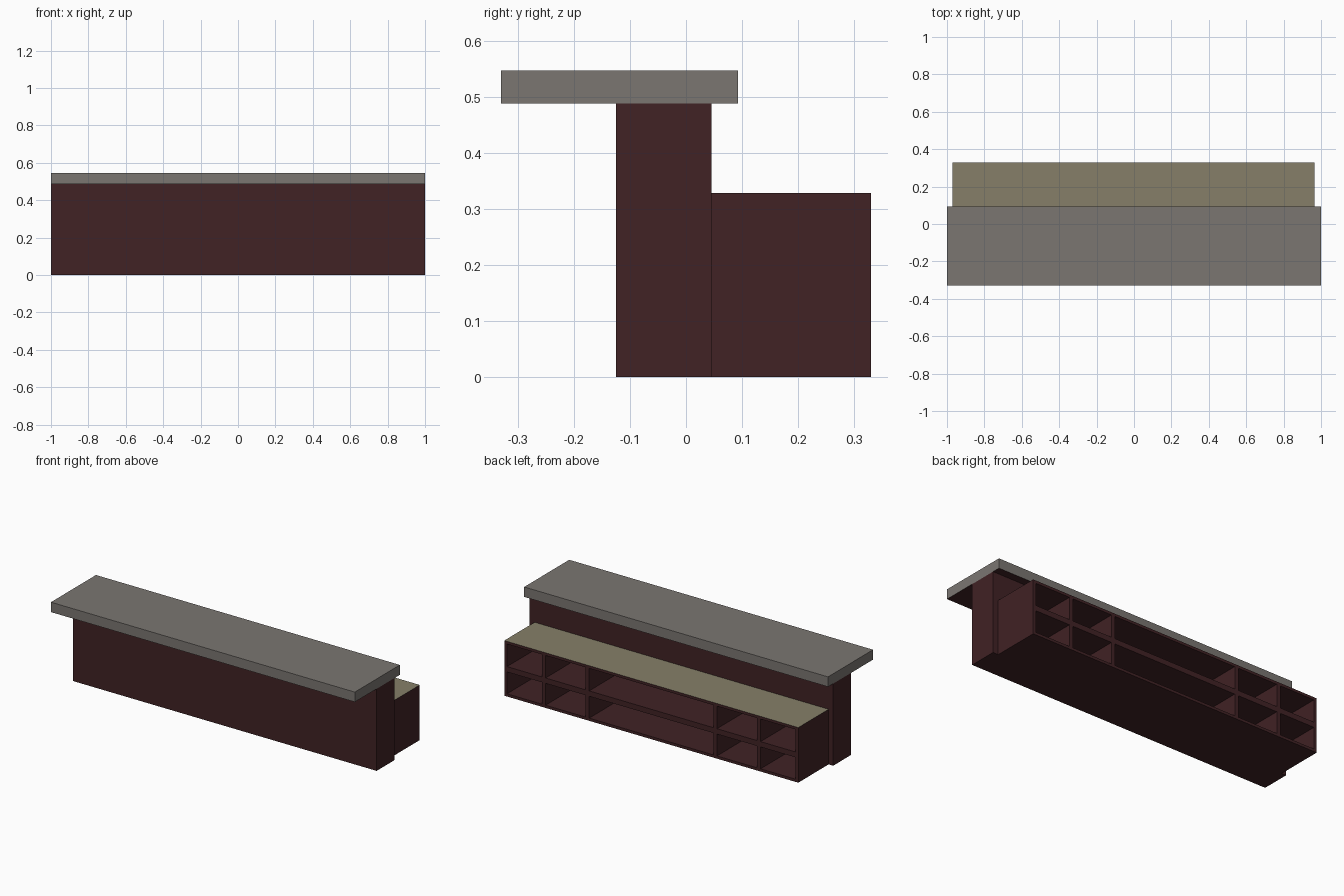
import bpy, bmesh

if "Cube" in bpy.data.objects:
    bpy.data.objects.remove(bpy.data.objects["Cube"])


def material(name, rgb):
    m = bpy.data.materials.new(name)
    m.diffuse_color = (*rgb, 1)
    m.use_nodes = True
    m.node_tree.nodes["Principled BSDF"].inputs["Base Color"].default_value = m.diffuse_color
    return m


brown = material("dark brown wood", (0.052, 0.016, 0.018))
grey = material("grey stone", (0.197, 0.182, 0.167))
beige = material("beige top", (0.237, 0.213, 0.140))


def finish(bm, name, mats):
    bmesh.ops.recalc_face_normals(bm, faces=bm.faces)
    me = bpy.data.meshes.new(name)
    bm.to_mesh(me)
    bm.free()
    for m in mats:
        me.materials.append(m)
    ob = bpy.data.objects.new(name, me)
    bpy.context.collection.objects.link(ob)
    return ob


def box(name, lo, hi, mats, underside=0):
    bm = bmesh.new()
    bmesh.ops.create_cube(bm, size=1)
    for v in bm.verts:
        v.co = [(a + b) / 2 + c * (b - a) for a, b, c in zip(lo, hi, v.co)]
    bm.normal_update()
    for f in bm.faces:
        if f.normal.z < -0.5:
            f.material_index = underside
    return finish(bm, name, mats)


# Tall front wall of the counter
box("counter_front", (-1, -0.125, 0), (1, 0.045, 0.488), [brown])

# Overhanging stone top with wooden underside
box("counter_top", (-1, -0.33, 0.488), (1, 0.093, 0.547), [grey, brown], 1)

# Low rear shelf unit: front panel is a grid whose cells become pockets
x0, x1, y0, y1, h = -0.97, 0.965, 0.045, 0.33, 0.328
xs = [x0]
dividers = [-0.71, -0.423, 0.418, 0.705]
t = 0.012
xs += [x0 + 0.018]
for d in dividers:
    xs += [d - t, d + t]
xs += [x1 - 0.018, x1]
zs = [0, 0.016, 0.146, 0.178, 0.312, h]

bm = bmesh.new()
grid = [[bm.verts.new((x, y1, z)) for z in zs] for x in xs]
pockets = []
for i in range(len(xs) - 1):
    for j in range(len(zs) - 1):
        f = bm.faces.new((grid[i][j], grid[i][j + 1],
                          grid[i + 1][j + 1], grid[i + 1][j]))
        if i % 2 == 1 and j % 2 == 1:
            pockets.append(f)

# Outer shell: extrude the panel's border back to the counter wall
border = [e for e in bm.edges if e.is_boundary]
res = bmesh.ops.extrude_edge_only(bm, edges=border)
for v in res["geom"]:
    if isinstance(v, bmesh.types.BMVert):
        v.co.y = y0
bmesh.ops.holes_fill(bm, edges=[e for e in bm.edges if e.is_boundary], sides=0)
bmesh.ops.recalc_face_normals(bm, faces=bm.faces)

# Sink the compartments
bmesh.ops.inset_individual(bm, faces=pockets, thickness=0, depth=-0.27)

# Beige work surface on the top faces
bm.normal_update()
for f in bm.faces:
    if all(v.co.z > h - 0.001 for v in f.verts):
        f.material_index = 1
finish(bm, "rear_shelf_unit", [brown, beige])
